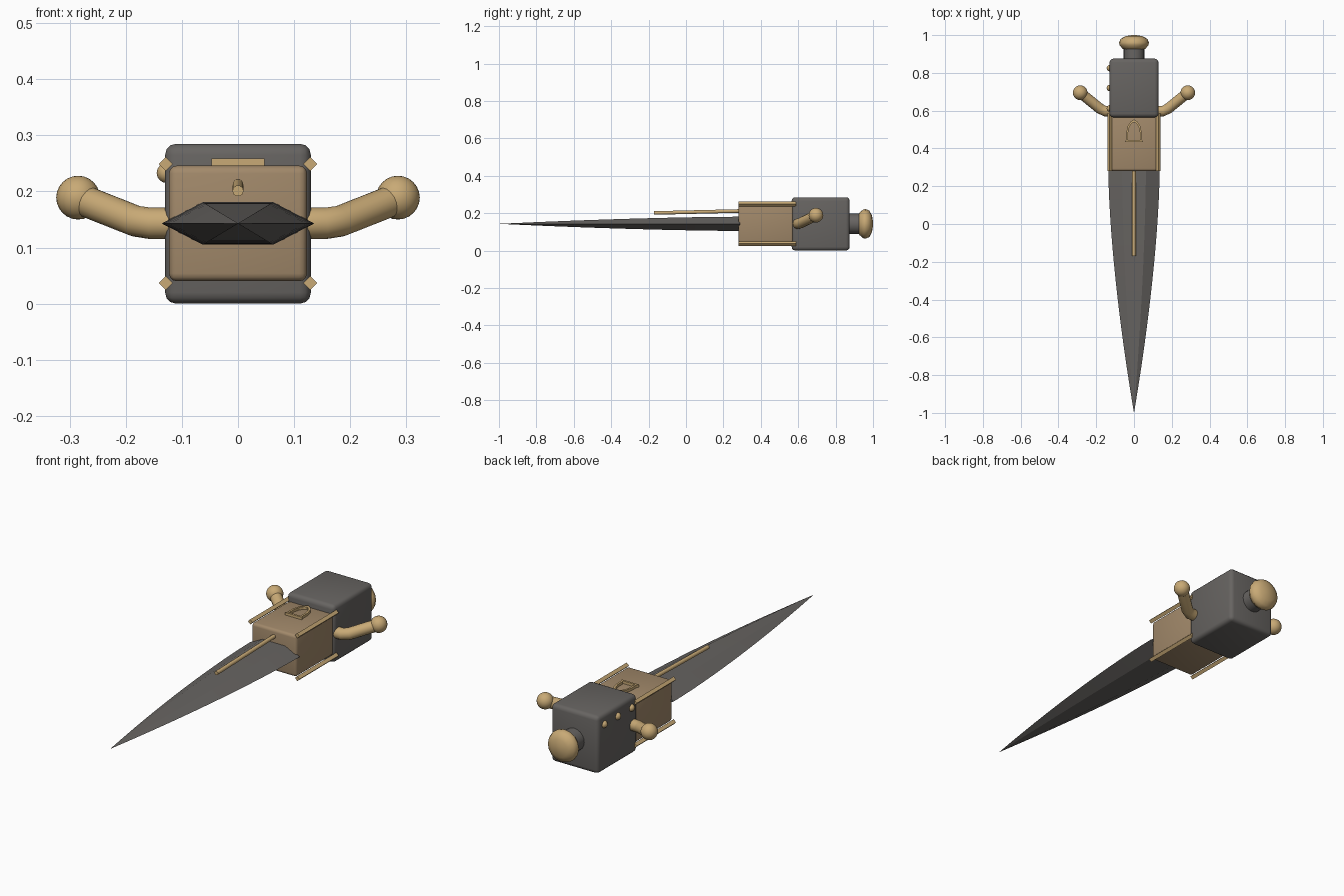
import bpy, bmesh, math
from mathutils import Vector

if "Cube" in bpy.data.objects:
    bpy.data.objects.remove(bpy.data.objects["Cube"])

CZ = 0.143  # height of the long axis


def material(name, rgb):
    m = bpy.data.materials.new(name)
    m.diffuse_color = (*rgb, 1)
    m.use_nodes = True
    m.node_tree.nodes["Principled BSDF"].inputs["Base Color"].default_value = m.diffuse_color
    return m


DARK = material("dark_grey", (0.135, 0.127, 0.12))
TAN = material("dull_tan", (0.36, 0.25, 0.145))
BRASS = material("light_brass", (0.58, 0.40, 0.18))


def finish(name, bm, mat, smooth=False):
    bmesh.ops.recalc_face_normals(bm, faces=bm.faces)
    me = bpy.data.meshes.new(name)
    bm.to_mesh(me)
    bm.free()
    me.materials.append(mat)
    ob = bpy.data.objects.new(name, me)
    bpy.context.collection.objects.link(ob)
    if smooth:
        bpy.ops.object.select_all(action='DESELECT')
        ob.select_set(True)
        bpy.context.view_layer.objects.active = ob
        bpy.ops.object.shade_smooth_by_angle(angle=math.radians(40))
    return ob


def skin(name, rings, mat, smooth=False):
    """Join rings of equal length into a closed, capped tube."""
    bm = bmesh.new()
    vs = [[bm.verts.new(p) for p in r] for r in rings]
    n = len(rings[0])
    for a, b in zip(vs, vs[1:]):
        for i in range(n):
            j = (i + 1) % n
            bm.faces.new((a[i], a[j], b[j], b[i]))
    bm.faces.new(vs[0])
    bm.faces.new(vs[-1])
    return finish(name, bm, mat, smooth)


def box(name, lo, hi, bevel, mat):
    lo, hi = Vector(lo), Vector(hi)
    bm = bmesh.new()
    bmesh.ops.create_cube(bm, size=1)
    bmesh.ops.scale(bm, vec=hi - lo, verts=bm.verts)
    bmesh.ops.translate(bm, vec=(lo + hi) / 2, verts=bm.verts)
    bmesh.ops.bevel(bm, geom=bm.edges[:], offset=bevel, segments=3, profile=0.5, affect='EDGES')
    return finish(name, bm, mat, True)


def ball(name, loc, r, mat, u=20, v=12):
    bm = bmesh.new()
    bmesh.ops.create_uvsphere(bm, u_segments=u, v_segments=v, radius=r)
    bmesh.ops.translate(bm, vec=loc, verts=bm.verts)
    return finish(name, bm, mat, True)


def tube(name, path, r, n, mat, smooth=True):
    """Round tube through the path points with mitred joints."""
    pts = [Vector(p) for p in path]
    rings = []
    for i, p in enumerate(pts):
        d = (pts[min(i + 1, len(pts) - 1)] - pts[max(i - 1, 0)]).normalized()
        side = d.cross(Vector((0, 0, 1))).normalized()
        up = side.cross(d)
        rings.append([p + r * (side * math.cos(2 * math.pi * k / n) + up * math.sin(2 * math.pi * k / n))
                      for k in range(n)])
    return skin(name, rings, mat, smooth)


def lathe_y(name, profile, n, mat):
    """Turn (radius, y) pairs about the long axis."""
    rings = [[(r * math.cos(2 * math.pi * k / n), y, CZ + r * math.sin(2 * math.pi * k / n))
              for k in range(n)] for r, y in profile]
    return skin(name, rings, mat, True)


# Main blocks
box("rear_block", (-0.13, 0.565, 0.0), (0.13, 0.875, 0.285), 0.02, DARK)
box("middle_block", (-0.123, 0.28, 0.04), (0.123, 0.575, 0.246), 0.014, TAN)

# Leaf-shaped blade with a six-sided section
section = [(-0.136, 0), (-0.063, 0.038), (0.063, 0.038), (0.136, 0), (0.063, -0.038), (-0.063, -0.038)]
rings = []
for i in range(17):
    t = max(1 - i / 16, 0.0)
    s = max(1 - (1 - t) ** 1.6, 0.001)
    rings.append([(x * s, -1 + 1.29 * t, CZ + z * s) for x, z in section])
skin("blade", rings, DARK)

# Diamond rods along the block edges
for sx in (-1, 1):
    for label, z in (("lower", 0.037), ("upper", 0.249)):
        tube(f"{label}_edge_rod", [(sx * 0.129, 0.28, z), (sx * 0.129, 0.587, z)], 0.0125, 4, BRASS, False)

# Thin rod above the blade
tube("front_rod", [(0, 0.30, 0.212), (0, -0.17, 0.201)], 0.01, 10, BRASS)

# Bent arms with ball ends
for sx in (-1, 1):
    tube("arm", [(sx * x, y, z) for x, y, z in
                 ((0.10, 0.598, CZ), (0.155, 0.598, CZ), (0.182, 0.612, 0.147), (0.278, 0.69, 0.185))],
         0.028, 16, BRASS)
    ball("arm_ball", (sx * 0.285, 0.695, 0.189), 0.039, BRASS)

# Neck and pommel
lathe_y("neck", [(0.055, 0.86), (0.055, 0.935)], 20, DARK)
lathe_y("pommel", [(0.045, 0.922), (0.06, 0.927), (0.077, 0.948), (0.079, 0.96),
                   (0.071, 0.98), (0.045, 0.994), (0.012, 1.0)], 16, BRASS)

# Studs on one side of the rear block
for y in (0.612, 0.72, 0.825):
    ball("side_stud", (-0.127, y, 0.233), 0.018, BRASS, 12, 8)

# Raised pointed-arch frame on top of the middle block
half = [(0.047, 0.435), (0.041, 0.447), (0.041, 0.485), (0.032, 0.522), (0.017, 0.543)]
outline = half + [(0, 0.553)] + [(-x, y) for x, y in reversed(half)]
c = Vector((0, 0.485))
inner = [(x * 0.76, c.y + (y - c.y) * 0.80) for x, y in outline]
bm = bmesh.new()
loops = [[bm.verts.new((x, y, z)) for x, y in o]
         for o, z in ((outline, 0.242), (outline, 0.259), (inner, 0.259), (inner, 0.242))]
for k in range(4):
    a, b = loops[k], loops[(k + 1) % 4]
    for i in range(len(a)):
        j = (i + 1) % len(a)
        bm.faces.new((a[i], a[j], b[j], b[i]))
finish("arch_frame", bm, BRASS)
